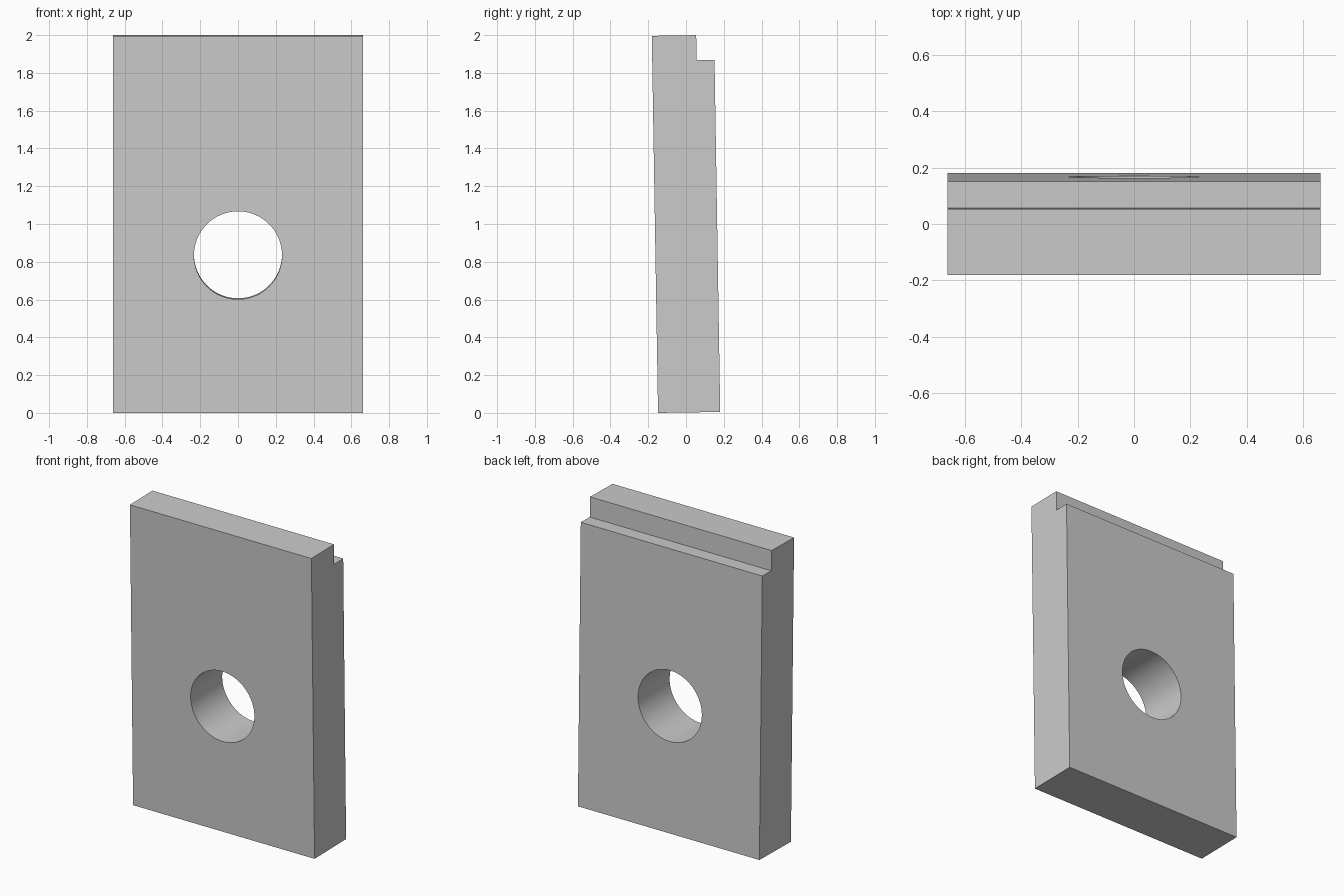
import bpy
import bmesh
import math
from mathutils import Matrix

cube = bpy.data.objects.get("Cube")
if cube:
    bpy.data.objects.remove(cube, do_unlink=True)

HALF_WIDTH = 0.663
TILT = math.atan(0.0161)  # the slab leans slightly towards the front

grey = bpy.data.materials.new("light grey")
grey.use_nodes = True
grey.diffuse_color = (0.6, 0.6, 0.6, 1)
grey.node_tree.nodes["Principled BSDF"].inputs["Base Color"].default_value = (0.6, 0.6, 0.6, 1)


def add_object(name, bm):
    mesh = bpy.data.meshes.new(name)
    bmesh.ops.recalc_face_normals(bm, faces=bm.faces)
    bm.to_mesh(mesh)
    bm.free()
    mesh.materials.append(grey)
    obj = bpy.data.objects.new(name, mesh)
    bpy.context.collection.objects.link(obj)
    return obj


# Slab: side profile (y, z) with a rebate along the top of the back
profile = [(-0.148, 0), (0.181, 0.005), (0.151, 1.869),
           (0.056, 1.867), (0.054, 2.0), (-0.181, 1.996)]
bm = bmesh.new()
side = bm.faces.new([bm.verts.new((-HALF_WIDTH, y, z)) for y, z in profile])
extruded = bmesh.ops.extrude_face_region(bm, geom=[side])["geom"]
bmesh.ops.translate(bm, vec=(2 * HALF_WIDTH, 0, 0),
                    verts=[v for v in extruded if isinstance(v, bmesh.types.BMVert)])
slab = add_object("slab", bm)

# Round hole, square to the leaning faces
bm = bmesh.new()
bmesh.ops.create_cone(bm, cap_ends=True, segments=64, radius1=0.233, radius2=0.233, depth=1,
                      matrix=Matrix.Translation((0, 0, 0.837))
                      @ Matrix.Rotation(math.pi / 2 + TILT, 4, "X"))
cutter = add_object("hole_cutter", bm)
cutter.hide_render = True

cut = slab.modifiers.new("hole", "BOOLEAN")
cut.operation = "DIFFERENCE"
cut.solver = "EXACT"
cut.object = cutter
bpy.ops.object.select_all(action="DESELECT")
bpy.context.view_layer.objects.active = slab
slab.select_set(True)
bpy.ops.object.modifier_apply(modifier=cut.name)
bpy.data.objects.remove(cutter, do_unlink=True)

# Smooth hole wall, sharp slab edges
bpy.ops.object.shade_smooth_by_angle(angle=math.radians(30))
